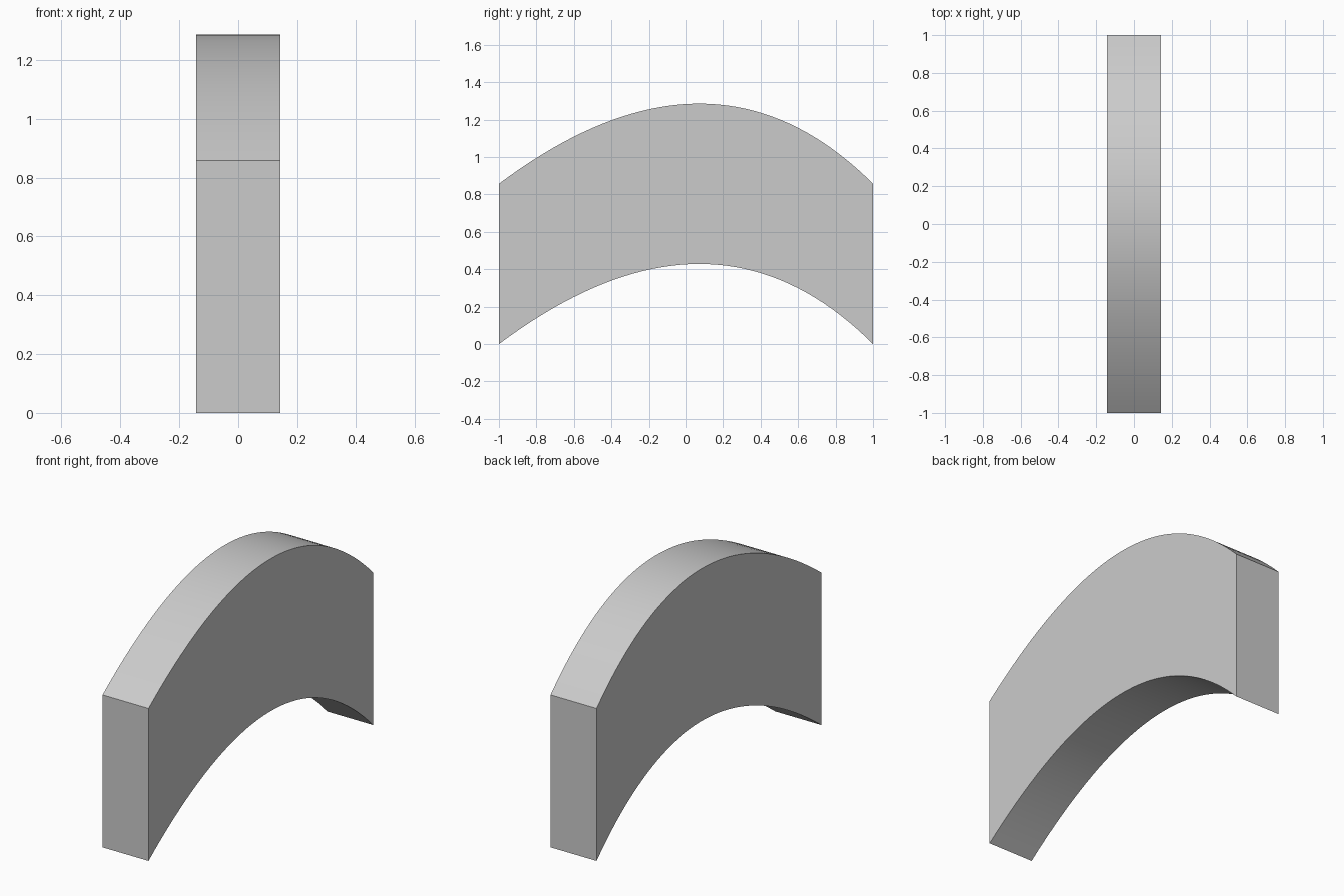
import bpy, bmesh
from mathutils import Vector

if "Cube" in bpy.data.objects:
    bpy.data.objects.remove(bpy.data.objects["Cube"])

U = 1 / 7            # modelling unit: width 2U, height 6U, length 14U
SEGMENTS = 40


def arc_point(t):
    """Skewed quadratic arc in the YZ plane, peaking slightly towards the back."""
    a, b, c = Vector((0, -7 * U, 0)), Vector((0, U, 6 * U)), Vector((0, 7 * U, 0))
    return a * (1 - t) ** 2 + b * 2 * t * (1 - t) + c * t ** 2


# Sweep a vertical rectangle along the arc
bm = bmesh.new()
rings = []
for i in range(SEGMENTS + 1):
    p = arc_point(i / SEGMENTS)
    rings.append([bm.verts.new(p + Vector((x * U, 0, z * U)))
                  for x, z in ((-1, 0), (1, 0), (1, 6), (-1, 6))])
for r, s in zip(rings, rings[1:]):
    for k in range(4):
        n = (k + 1) % 4
        bm.faces.new((r[k], r[n], s[n], s[k]))

# Flat end caps
bm.faces.new(rings[0])
bm.faces.new(rings[-1])
bmesh.ops.recalc_face_normals(bm, faces=bm.faces)

mesh = bpy.data.meshes.new("arched_block")
bm.to_mesh(mesh)
bm.free()
block = bpy.data.objects.new("arched_block", mesh)
bpy.context.collection.objects.link(block)

# Smooth curved faces, sharp edges
bpy.context.view_layer.objects.active = block
block.select_set(True)
bpy.ops.object.shade_smooth_by_angle(angle=0.5)
